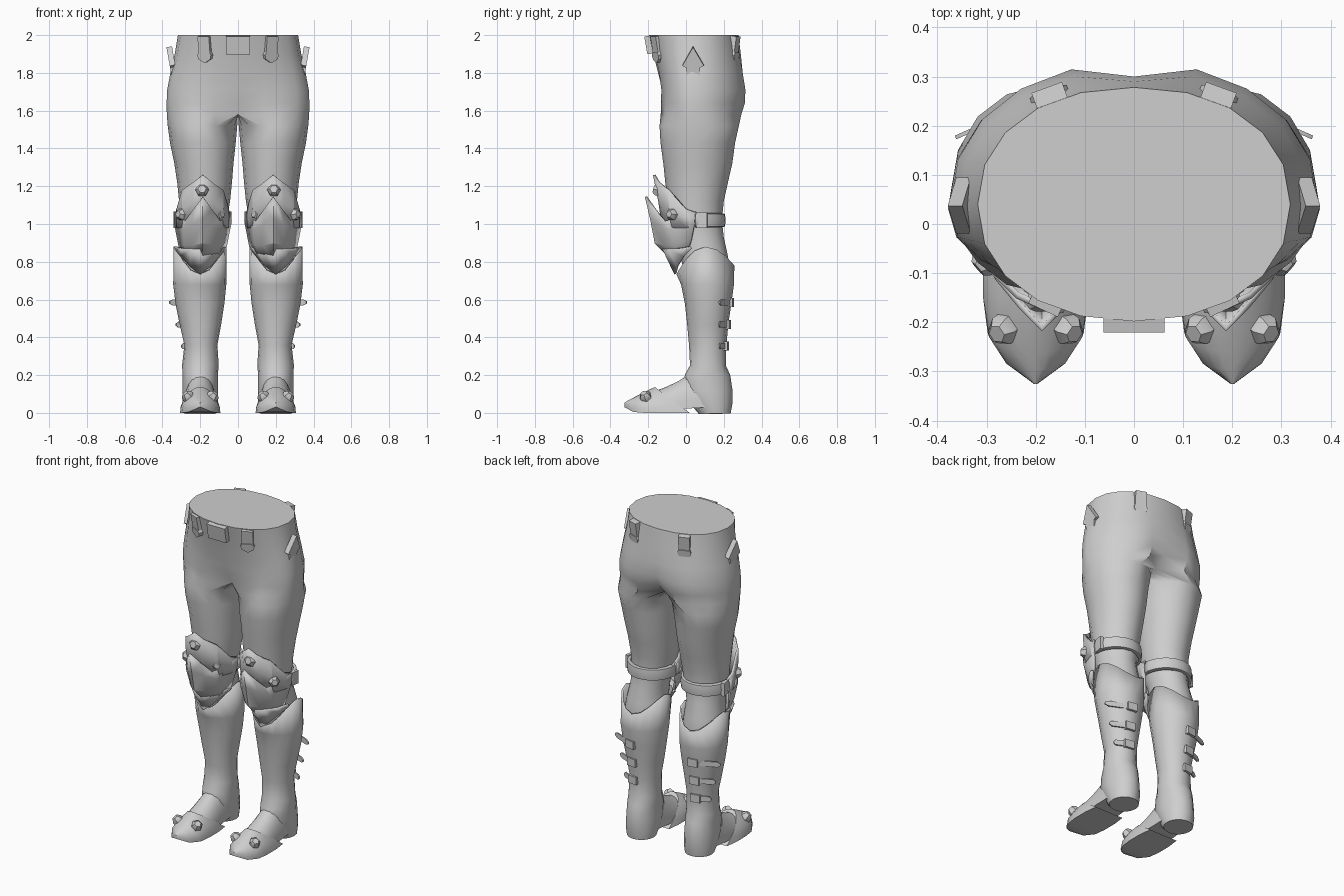
import bpy, bmesh, math
from mathutils import Vector, Matrix

if "Cube" in bpy.data.objects:
    bpy.data.objects.remove(bpy.data.objects["Cube"])

grey = bpy.data.materials.new("plain grey")
grey.diffuse_color = (0.62, 0.62, 0.62, 1)
grey.use_nodes = True
grey.node_tree.nodes["Principled BSDF"].inputs["Base Color"].default_value = grey.diffuse_color


def make(name, bm, mirror=True, thick=0, angle=40):
    """Turn a bmesh into a finished object, mirrored across x."""
    bmesh.ops.recalc_face_normals(bm, faces=bm.faces)
    me = bpy.data.meshes.new(name)
    bm.to_mesh(me)
    bm.free()
    ob = bpy.data.objects.new(name, me)
    bpy.context.collection.objects.link(ob)
    me.materials.append(grey)
    bpy.ops.object.select_all(action='DESELECT')
    bpy.context.view_layer.objects.active = ob
    ob.select_set(True)
    bpy.ops.object.shade_smooth_by_angle(angle=math.radians(angle))
    if thick:
        s = ob.modifiers.new("thickness", 'SOLIDIFY')
        s.thickness, s.offset = thick, 0
    if mirror:
        m = ob.modifiers.new("mirror", 'MIRROR')
        m.use_clip = True
        m.merge_threshold = 0.0005
    return ob


def loft(rings, closed=True, caps=(True, True)):
    bm = bmesh.new()
    rows = [[bm.verts.new(p) for p in r] for r in rings]
    n = len(rows[0])
    for a, b in zip(rows, rows[1:]):
        for i in range(n if closed else n - 1):
            j = (i + 1) % n
            bm.faces.new((a[i], a[j], b[j], b[i]))
    for r, c in zip((rows[0], rows[-1]), caps):
        if c:
            bm.faces.new(r)
    return bm


def limb_ring(z, xi, xo, yf, yb):
    """16-sided section of one leg; z may be a function of the angle."""
    pts = []
    for i in range(16):
        a = math.radians(-112.5 + 22.5 * i)
        h = z(a) if callable(z) else z
        pts.append(((xi + xo) / 2 + (xo - xi) / 2 * math.cos(a),
                    (yf + yb) / 2 + (yb - yf) / 2 * math.sin(a), h))
    return pts


def hip_ring(z, w, yf, yb, mf, mb, cy):
    """Half section of the hips; mf and mb are the midline depths."""
    pts = []
    for i in range(11):
        a = math.radians(-90 + 18 * i)
        s, c = math.sin(a), max(0, math.cos(a))
        y = cy + (yb - cy if s > 0 else cy - yf) * math.copysign(abs(s) ** .92, s)
        if i in (0, 10):
            c, y = 0, (mf if i == 0 else mb)
        pts.append((w * c ** .92, y, z))
    return pts + [(0, mb + (mf - mb) * k / 6, z) for k in range(1, 6)]


def prism(pts, depth, matrix):
    """Extrude an (x, z) outline along local y, then place it."""
    bm = loft([[(x, -depth / 2, z) for x, z in pts], [(x, depth / 2, z) for x, z in pts]])
    bm.transform(matrix)
    return bm


def place(loc, rz=0, rx=0):
    return Matrix.Translation(loc) @ Matrix.Rotation(math.radians(rz), 4, 'Z') @ Matrix.Rotation(math.radians(rx), 4, 'X')


def rect(w, h):
    return [(-w / 2, -h / 2), (w / 2, -h / 2), (w / 2, h / 2), (-w / 2, h / 2)]


# Trousers: legs lofted up into the joined hips
rings = [limb_ring(*r) for r in (
    (.60, .075, .315, .02, .22), (.74, .075, .325, -.01, .235), (.84, .08, .315, -.03, .22),
    (.93, .085, .30, -.055, .20), (1.02, .06, .305, -.08, .19), (1.12, .042, .312, -.095, .20),
    (1.22, .032, .322, -.11, .222), (1.32, .024, .337, -.12, .245), (1.43, .012, .36, -.135, .26),
    (1.52, .004, .372, -.14, .28))]
rings += [hip_ring(*r) for r in (
    (1.58, .377, -.142, .305, -.06, .2, .04), (1.64, .378, -.14, .325, -.095, .265, .03),
    (1.71, .375, -.138, .328, -.125, .295, .03), (1.80, .358, -.15, .313, -.148, .30, .03),
    (1.90, .335, -.172, .293, -.172, .29, .035), (2.0, .318, -.198, .278, -.198, .278, .04))]
bm = loft(rings)
inner = [f for f in bm.faces if all(abs(v.co.x) < 1e-5 for v in f.verts)]
bmesh.ops.delete(bm, geom=inner, context='FACES')
make("trousers", bm)


# Boots with a cuff that is high at the sides and dips front and back
def cuff(a):
    s = math.sin(a)
    return .88 - (.10 * s * s if s > 0 else .145 * s * s)


rings = [limb_ring(*r) for r in (
    (0, .12, .28, .07, .232), (.05, .113, .287, .03, .24), (.12, .112, .288, -.01, .24),
    (.2, .113, .287, .0, .228), (.25, .108, .29, .027, .205), (.36, .115, .278, .022, .208),
    (.47, .095, .303, .012, .218), (.58, .078, .325, .0, .234), (.68, .068, .337, -.02, .248),
    (cuff, .068, .335, -.045, .25))]
make("boot_shaft", loft(rings, caps=(True, False)), thick=.012)


# Instep between ankle and toe cap
def arch(y0, y1, hw, h, base):
    return [(.2 + hw * math.cos(a), y0 + (y1 - y0) * math.sin(a), base + (h - base) * math.sin(a))
            for a in (math.pi * i / 12 for i in range(13))]


make("instep", loft([arch(*r) for r in (
    (.12, .10, .082, .25, .03), (.04, .03, .085, .215, .025), (-.04, -.04, .09, .168, .02),
    (-.10, -.10, .092, .14, .01), (-.2, -.2, .09, .1, .01))]))

# Pointed toe cap, with a slanted rear edge and a flat sole
make("toe_cap", loft([arch(*r) for r in (
    (.02, -.165, .097, .137, 0), (-.06, -.19, .107, .125, 0), (-.15, -.225, .107, .108, 0),
    (-.22, -.26, .098, .09, 0), (-.28, -.295, .062, .072, .005), (-.325, -.325, .004, .055, .03))]))


# Domed six-sided studs
def stud(name, loc, normal, r=.032, h=.024):
    rings = [[(k * r * math.cos(i * math.pi / 3), k * r * math.sin(i * math.pi / 3), z * h)
              for i in range(6)] for k, z in ((1, -.6), (1, .3), (.6, 1))]
    bm = loft(rings)
    q = Vector(normal).to_track_quat('Z', 'Y').to_matrix().to_4x4()
    bm.transform(Matrix.Translation(loc) @ q)
    make(name, bm)


for side in (-1, 1):
    stud("toe_stud", (.2 + side * .066, -.215, .088), (side * .6, -.4, .8))
    stud("knee_side_stud", (.2 + side * .1, -.075, 1.05), (side * .75, -.65, .1))
stud("knee_top_stud", (.19, -.15, 1.18), (0, -1, .25), .036)


# Knee armour: half rows of points reflected around the leg's middle
def plate(name, cx, rows, thick):
    full = [[(cx - x, y, z) for x, y, z in reversed(r[1:])] + [(cx + x, y, z) for x, y, z in r] for r in rows]
    make(name, loft(full, False, (False, False)), thick=thick, angle=28)


plate("upper_knee_plate", .187, (
    ((0, -.168, 1.26), (.05, -.145, 1.22), (.105, -.09, 1.18), (.132, .0, 1.08), (.138, .07, 1.055)),
    ((0, -.14, 1.12), (.05, -.128, 1.11), (.105, -.085, 1.08), (.132, .0, 1.03), (.138, .07, 1.02)),
    ((0, -.12, .98), (.05, -.11, .98), (.105, -.07, .98), (.132, .0, .98), (.138, .07, .985))), .014)
plate("knee_guard", .187, (
    ((0, -.212, 1.145), (.045, -.165, 1.08), (.09, -.11, 1.015), (.148, .05, 1.065)),
    ((0, -.185, 1.03), (.05, -.145, 1.0), (.1, -.09, .97), (.145, .045, 1.0)),
    ((0, -.16, .90), (.05, -.115, .89), (.095, -.065, .89), (.13, .03, .92)),
    ((0, -.05, .79), (.04, -.035, .805), (.08, -.015, .83), (.12, .015, .87))), .012)
plate("lower_knee_plate", .2, (
    ((0, -.12, .87), (.05, -.09, .87), (.1, -.04, .87), (.132, .02, .88)),
    ((0, -.056, .735), (.05, -.045, .775), (.1, -.01, .83), (.132, .03, .87))), .012)

# Strap behind the knee, with a buckle on the outside
arc = [math.pi * i / 14 for i in range(15)]
band = [[(.185 + (.13 + d) * math.cos(a), .05 + (.138 + d) * math.sin(a), z) for a in arc]
        for d, z in ((0, .985), (.015, .99), (.018, 1.02), (.015, 1.05), (0, 1.055))]
make("knee_strap", loft(band, False, (False, False)), thick=.008)
make("knee_buckle", prism(rect(.055, .08), .02, place((.327, .085, 1.02), 80)))

# Three calf straps with buckles and loose outer ends
for z, yb, end in ((.585, .235, .375), (.467, .218, .337), (.353, .208, .305)):
    make("calf_buckle", prism(rect(.06, .048), .03, place((.215, yb, z), -8)))
    length = end - .235
    tip = [(0, -.016), (length * .85, -.016), (length, -.006), (length, .006), (length * .85, .016), (0, .016)]
    make("calf_strap_end", prism(tip, .008, place((.235, yb - .002, z), -24)))

# Belt loops with pointed ends, and the front buckle
shaft = [(-.033, -.09), (.033, -.09), (.033, .0), (-.033, .0)]
point = [(-.04, -.1), (-.034, -.122), (0, -.142), (.034, -.122), (.04, -.1), (.033, -.085), (-.033, -.085)]
for x, y, rz, rx in ((.178, -.16, 25, 10), (.172, .262, 160, 8)):
    for name, outline, depth in (("belt_loop", shaft, .034), ("belt_loop_tip", point, .044)):
        make(name, prism(outline, depth, place((x, y, 1.995), rz, rx)))
make("belt_buckle", prism(rect(.125, .095), .03, place((0, -.198, 1.948), 0, 10)), mirror=False)

# Pointed trim on each hip
dart = [(0, .11), (.058, .01), (.038, 0), (.026, -.12), (.0, -.22), (-.03, -.12), (-.036, 0), (-.056, .01)]
make("hip_trim", prism(dart, .03, place((.345, .037, 1.83), 90, 10)))
